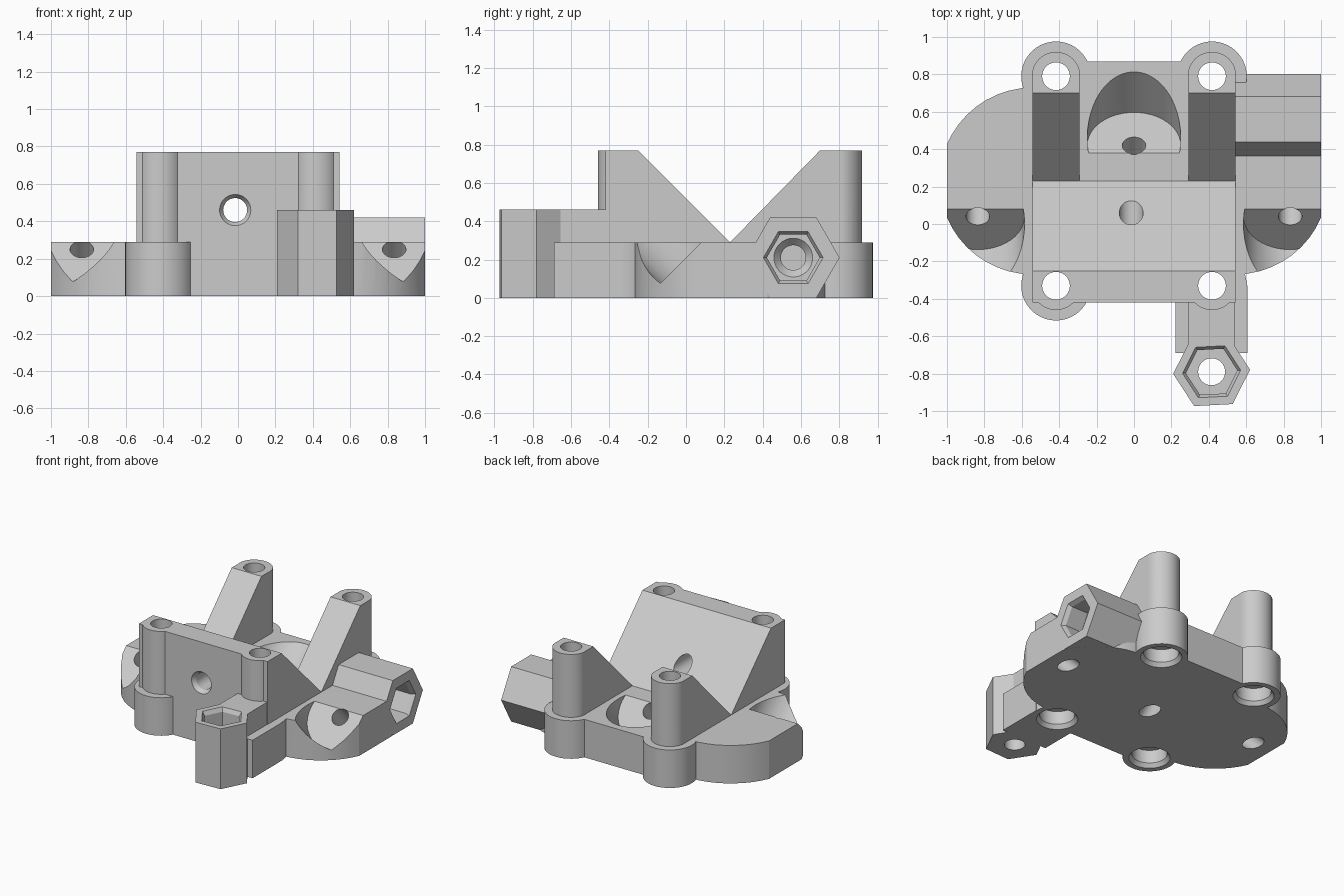
import bpy
import bmesh
from math import cos, sin, pi, radians
from mathutils import Vector

if "Cube" in bpy.data.objects:
    bpy.data.objects.remove(bpy.data.objects["Cube"])

grey = bpy.data.materials.new("light_grey")
grey.use_nodes = True
grey.diffuse_color = (0.6, 0.6, 0.6, 1)
grey.node_tree.nodes["Principled BSDF"].inputs["Base Color"].default_value = (0.6, 0.6, 0.6, 1)


def loft(name, bottom, top):
    """Solid between two matching loops of points."""
    bm = bmesh.new()
    a = [bm.verts.new(p) for p in bottom]
    b = [bm.verts.new(p) for p in top]
    n = len(a)
    bm.faces.new(a[::-1])
    bm.faces.new(b)
    for i in range(n):
        j = (i + 1) % n
        bm.faces.new((a[i], a[j], b[j], b[i]))
    bmesh.ops.recalc_face_normals(bm, faces=bm.faces)
    mesh = bpy.data.meshes.new(name)
    bm.to_mesh(mesh)
    bm.free()
    mesh.materials.append(grey)
    obj = bpy.data.objects.new(name, mesh)
    bpy.context.collection.objects.link(obj)
    return obj


def prism(name, p0, p1, r0, r1=None, n=40, spin=0):
    """Regular prism, cylinder or cone between two points."""
    p0, p1 = Vector(p0), Vector(p1)
    d = (p1 - p0).normalized()
    u = Vector((0, 1, 0)) if abs(d.x) > 0.9 else Vector((1, 0, 0))
    v = d.cross(u)
    ring = [u * cos(spin + 2 * pi * i / n) + v * sin(spin + 2 * pi * i / n) for i in range(n)]
    r1 = r0 if r1 is None else r1
    return loft(name, [p0 + q * r0 for q in ring], [p1 + q * r1 for q in ring])


def outline(name, pts, z0, z1):
    return loft(name, [(x, y, z0) for x, y in pts], [(x, y, z1) for x, y in pts])


def side_profile(name, pts, x0, x1):
    return loft(name, [(x0, y, z) for y, z in pts], [(x1, y, z) for y, z in pts])


def box(name, x0, x1, y0, y1, z1):
    return outline(name, [(x0, y0), (x1, y0), (x1, y1), (x0, y1)], 0, z1)


PLATE, TOP = 0.29, 0.77
HX, FRONT, REAR = 0.417, -0.33, 0.79
ARM = Vector((0.415, -0.79, 0))
SOCKET = Vector((0, 0.56, 0.21))
solids, cuts = [], []

# Base plate with rounded wings clipped flat at the sides
body = box("bracket_body", -0.55, 0.55, -0.42, 0.87, PLATE)
for s in (-1, 1):
    ring = [(0.54 + 0.5 * cos(2 * pi * i / 48), 0.23 + 0.5 * sin(2 * pi * i / 48)) for i in range(48)]
    ring = [p for p in ring if p[0] < 0.99]
    first = [p for p in ring if p[1] > 0.23]
    second = [p for p in ring if p[1] <= 0.23]
    wing = first + second + [(1, 0.034), (1, 0.426)]
    solids.append(outline("wing", [(s * x, y) for x, y in wing], 0, PLATE))

# Front block and rear posts forming the V cradle
solids.append(side_profile("front_block", [(-0.42, 0), (-0.42, TOP), (-0.25, TOP),
                                           (0.23, PLATE), (0.23, 0)], -0.543, 0.543))
for s in (-1, 1):
    solids.append(side_profile("rear_post", [(0.23, 0), (0.23, PLATE), (0.70, TOP),
                                             (REAR, TOP), (REAR, 0)], s * 0.292, s * 0.543))

# Corner feet, half-round bosses and stepped bolt holes
for s in (-1, 1):
    for y, out in ((FRONT, -1), (REAR, 1)):
        x = s * HX
        solids.append(prism("corner_foot", (x, y, 0), (x, y, PLATE), 0.186))
        arc = [(0.13 * cos(pi * i / 20), 0.13 * sin(pi * i / 20)) for i in range(21)]
        half = [(x + max(-0.126, min(0.126, px)), y + out * py) for px, py in arc]
        solids.append(outline("bolt_boss", half, 0, TOP))
        cuts.append(prism("bolt_hole", (x, y, -0.1), (x, y, 1), 0.074))
        cuts.append(prism("bolt_rim", (x, y, -0.01), (x, y, 0.03), 0.15, 0.122))
        cuts.append(prism("bolt_recess", (x, y, -0.02), (x, y, 0.13), 0.122))

# Front arm with an upright hexagonal nut holder
up = Vector((0, 0, 1))
turn = radians(3)
solids.append(box("arm_lower", 0.222, 0.606, ARM.y + 0.1, FRONT, PLATE))
solids.append(box("arm_upper", 0.29, 0.54, ARM.y + 0.1, FRONT, 0.46))
solids.append(prism("nut_holder", ARM, ARM + up * 0.46, 0.206, n=6, spin=turn))
cuts.append(prism("nut_rim", ARM + up * 0.43, ARM + up * 0.47, 0.138, 0.162, n=6, spin=turn))
cuts.append(prism("nut_pocket", ARM + up * 0.29, ARM + up * 0.48, 0.138, n=6, spin=turn))
cuts.append(prism("nut_hole", ARM - up * 0.1, ARM + up * 0.5, 0.072))

# Side hexagonal socket
ax = Vector((1, 0, 0))
solids.append(prism("side_socket", SOCKET + ax * 0.5, SOCKET + ax, 0.242, n=6))
cuts.append(prism("socket_rim", SOCKET + ax * 0.97, SOCKET + ax * 1.01, 0.138, 0.162, n=6))
cuts.append(prism("socket_pocket", SOCKET + ax * 0.83, SOCKET + ax * 1.02, 0.138, n=6))
cuts.append(prism("socket_countersink", SOCKET + ax * 0.79, SOCKET + ax * 0.84, 0.065, 0.11))
cuts.append(prism("socket_hole", SOCKET + ax * 0.56, SOCKET + ax * 0.9, 0.065))

# Slanted screw seats in the wings and centre
for x, y, out in ((-0.835, 0.04, -1), (0.835, 0.04, -1), (0, 0.42, 1)):
    seat = Vector((x, y, 0.25))
    d = Vector((0, out, 1)).normalized()
    cuts.append(prism("screw_seat", seat, seat + d * 0.7, 0.25, n=48))
    cuts.append(prism("screw_hole", seat - d * 0.6, seat + d * 0.1, 0.063))

# Straight hole through the front block
cuts.append(prism("front_hole", (-0.015, -0.6, 0.46), (-0.015, 0.3, 0.46), 0.064))
cuts.append(prism("front_hole_rim", (-0.015, -0.43, 0.46), (-0.015, -0.39, 0.46), 0.09, 0.064))

# Merge the solids, then cut the holes
for group, mode in ((solids, 'UNION'), (cuts, 'DIFFERENCE')):
    for part in group:
        part.hide_render = True
        mod = body.modifiers.new(part.name, 'BOOLEAN')
        mod.operation = mode
        mod.solver = 'EXACT'
        mod.object = part
bpy.context.view_layer.update()
final = bpy.data.meshes.new_from_object(body.evaluated_get(bpy.context.evaluated_depsgraph_get()))
body.modifiers.clear()
body.data = final
final.materials.clear()
final.materials.append(grey)
for face in final.polygons:
    face.material_index = 0
for part in solids + cuts:
    bpy.data.objects.remove(part)

# Smooth the round walls, keep the corners crisp
bpy.ops.object.select_all(action='DESELECT')
body.select_set(True)
bpy.context.view_layer.objects.active = body
bpy.ops.object.shade_smooth_by_angle(angle=radians(25))
